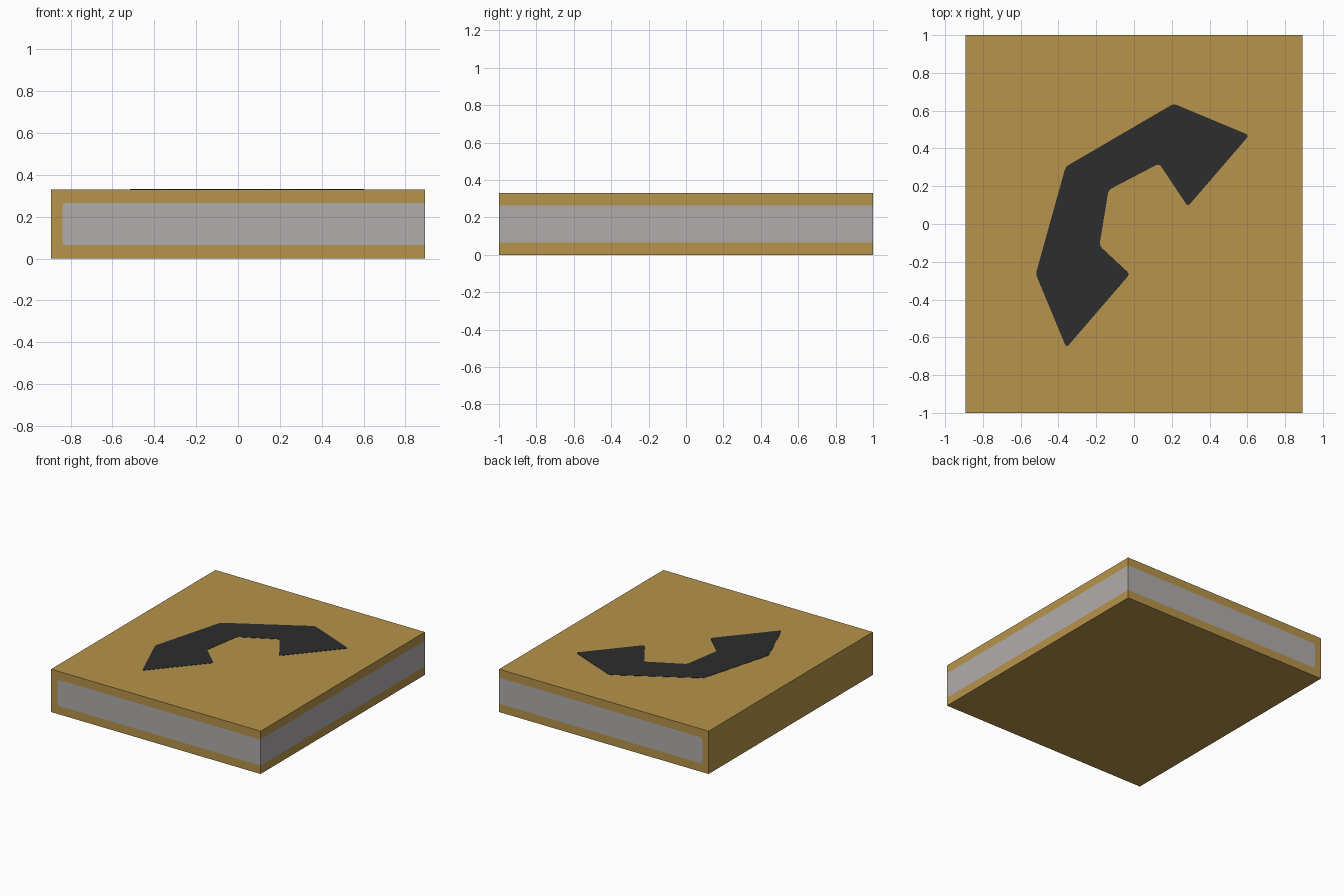
import bpy, bmesh, math
from mathutils import Vector

if "Cube" in bpy.data.objects:
    bpy.data.objects.remove(bpy.data.objects["Cube"])

W, D, H = 0.893, 1.0, 0.33       # half width, half depth, height
LO, HI, IN = 0.065, 0.265, -0.84  # page block limits


def material(name, rgb):
    m = bpy.data.materials.new(name)
    m.diffuse_color = (*rgb, 1)
    m.use_nodes = True
    m.node_tree.nodes["Principled BSDF"].inputs["Base Color"].default_value = m.diffuse_color
    return m


def rounded(pts, r, which=None, steps=3):
    """Round the chosen corners of a closed 2D outline."""
    out = []
    n = len(pts)
    for i, p in enumerate(pts):
        p = Vector(p)
        if which is not None and i not in which:
            out.append(p)
            continue
        a = p + (Vector(pts[i - 1]) - p).normalized() * r
        b = p + (Vector(pts[(i + 1) % n]) - p).normalized() * r
        for k in range(steps + 1):
            t = k / steps
            out.append(a * (1 - t) ** 2 + p * 2 * t * (1 - t) + b * t * t)
    return out


def prism(name, outline, to3d, offset, mat):
    """Extrude a flat outline into a closed solid."""
    bm = bmesh.new()
    face = bm.faces.new([bm.verts.new(to3d(p)) for p in outline])
    ext = bmesh.ops.extrude_face_region(bm, geom=[face], use_keep_orig=True)
    bmesh.ops.translate(bm, vec=offset,
                        verts=[g for g in ext["geom"] if isinstance(g, bmesh.types.BMVert)])
    bmesh.ops.recalc_face_normals(bm, faces=bm.faces)
    me = bpy.data.meshes.new(name)
    bm.to_mesh(me)
    bm.free()
    me.materials.append(mat)
    ob = bpy.data.objects.new(name, me)
    bpy.context.collection.objects.link(ob)
    return ob


gold = material("tan cover", (0.468, 0.296, 0.069))
grey = material("grey pages", (0.434, 0.413, 0.407))
dark = material("charcoal", (0.026, 0.026, 0.026))


def side(p):
    return (p[0], -D, p[1])


# Page block, rounded next to the spine, flush with the cover on three sides
pages = rounded([(W, LO), (IN, LO), (IN, HI), (W, HI)], 0.02, {1, 2})
prism("page_block", pages, side, (0, 2 * D, 0), grey)

# Cover: C-shaped profile wrapped around the pages
cover = [Vector((W, H)), Vector((-W, H)), Vector((-W, 0)), Vector((W, 0))] + pages
prism("cover", cover, side, (0, 2 * D, 0), gold)

# Double-headed bent arrow on the front cover, as a very thin plate
arrow = [(0.21, 0.637), (0.61, 0.47), (0.285, 0.093), (0.133, 0.32), (-0.135, 0.18),
         (-0.183, -0.115), (-0.022, -0.265), (-0.358, -0.655), (-0.52, -0.265), (-0.362, 0.303)]
prism("bent_arrow", rounded(arrow, 0.02), lambda p: (p[0], p[1], H - 0.002),
      (0, 0, 0.004), dark)
